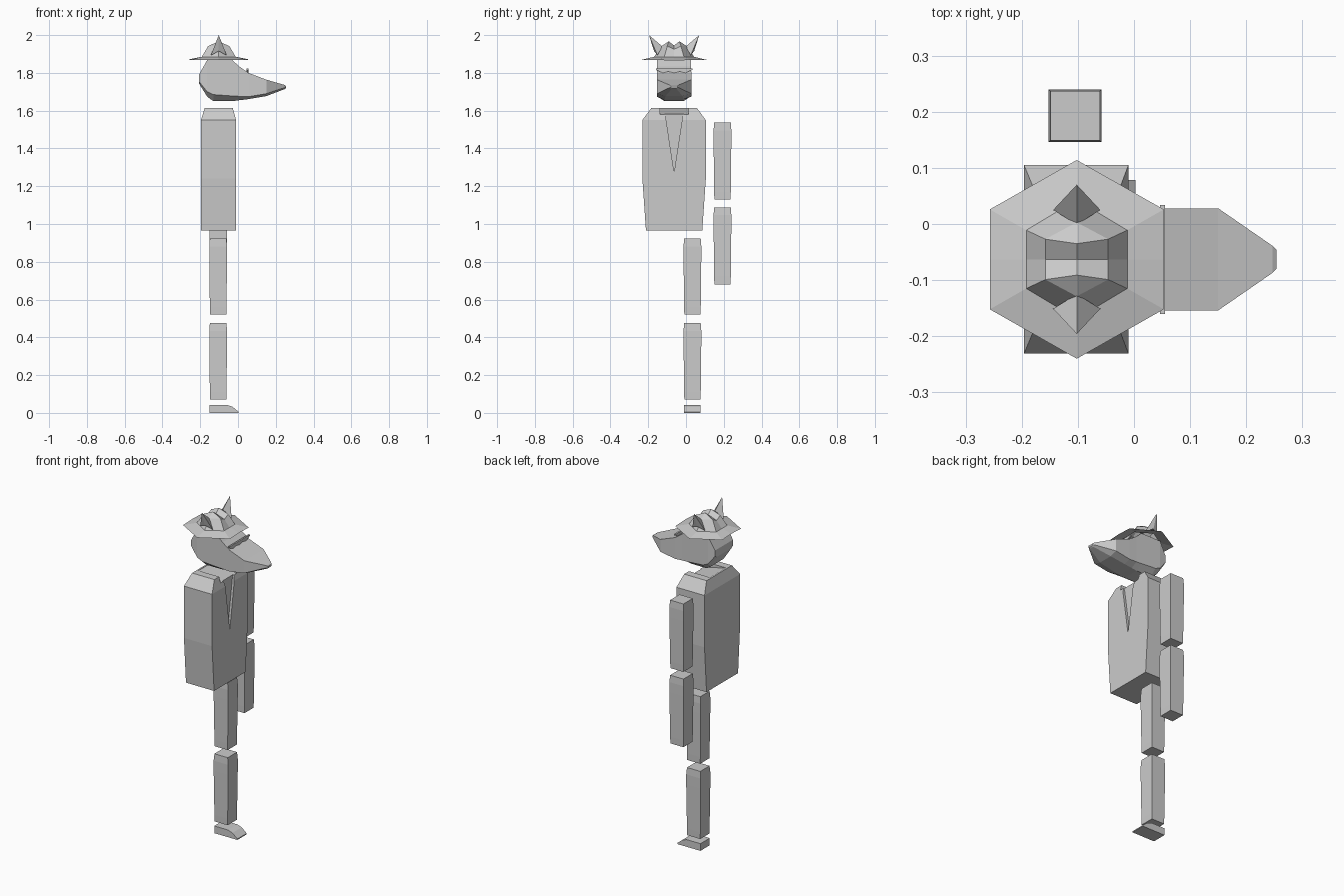
import bpy, bmesh

if "Cube" in bpy.data.objects:
    bpy.data.objects.remove(bpy.data.objects["Cube"])

HEAD = (-0.102, -0.063, 0)   # vertical axis of body and head


def make(name, verts, faces, loc=(0, 0, 0), mirror=False):
    bm = bmesh.new()
    vs = [bm.verts.new(v) for v in verts]
    for f in faces:
        bm.faces.new([vs[i] for i in f])
    bmesh.ops.recalc_face_normals(bm, faces=bm.faces)
    me = bpy.data.meshes.new(name)
    bm.to_mesh(me)
    bm.free()
    ob = bpy.data.objects.new(name, me)
    ob.location = loc
    bpy.context.collection.objects.link(ob)
    if mirror:
        ob.modifiers.new("mirror", 'MIRROR').use_axis = (False, True, False)
    return ob


def loft(name, rings, loc=(0, 0, 0)):
    n = len(rings[0])
    verts = [p for r in rings for p in r]
    faces = [(k * n + i, k * n + (i + 1) % n, (k + 1) * n + (i + 1) % n, (k + 1) * n + i)
             for k in range(len(rings) - 1) for i in range(n)]
    faces += [tuple(range(n)), tuple(range(len(verts) - n, len(verts)))]
    return make(name, verts, faces, loc)


def rect(x0, x1, hw, z):
    return [(x0, -hw, z), (x1, -hw, z), (x1, hw, z), (x0, hw, z)]


def limb(name, y, z0, z1):
    h = z1 - z0
    loft(name, [rect(-w, w, w, z0 + t * h) for t, w in
                ((0, .043), (.1, .044), (.75, .047), (.9, .047), (1, .044))], (-.105, y, 0))


# arm and leg segments
limb("upper_arm", .193, 1.13, 1.537)
limb("forearm", .193, .68, 1.088)
limb("thigh", .034, .52, .922)
limb("shin", .034, .07, .475)

# wedge shoe
profile = [(-.15, 0), (.003, 0), (.003, .006), (-.03, .033), (-.06, .043), (-.15, .043)]
loft("foot", [[(x, y, z) for x, z in profile] for y in (-.01, .078)])

# jacket body with sloped shoulders
torso = loft("jacket", [rect(-.094, .092, hw, z) for hw, z in ((.149, .965), (.168, 1.24), (.168, 1.55))]
             + [rect(-.074, .074, .12, 1.615)], HEAD)

# cutters: collar opening and v-shaped front
collar = [(-.065, 1.63), (-.065, 1.613), (.12, 1.572), (.12, 1.63)]
c1 = loft("collar_cutter", [[(x, y, z) for x, z in collar] for y in (-.075, .075)], HEAD)
vee = [(0, 1.275), (.045, 1.57), (.085, 1.64), (-.085, 1.64), (-.045, 1.57)]
c2 = loft("neckline_cutter", [[(x, y, z) for y, z in vee] for x in (.078, .13)], HEAD)
for c in (c1, c2):
    c.hide_render = True
    c.hide_viewport = True
    m = torso.modifiers.new("cut", 'BOOLEAN')
    m.operation, m.object, m.solver = 'DIFFERENCE', c, 'EXACT'

# head and snout: x, half width, top z, lower side z, bottom half width, bottom z
stations = [(-.207, .084, 1.79, 1.755, .07, 1.745),
            (-.163, .09, 1.868, 1.70, .06, 1.674),
            (-.13, .09, 1.868, 1.685, .05, 1.65),
            (-.03, .09, 1.868, 1.678, .05, 1.65),
            (.005, .09, 1.835, 1.676, .05, 1.655),
            (.055, .091, 1.80, 1.674, .05, 1.661),
            (.15, .091, 1.764, 1.69, .045, 1.677),
            (.247, .024, 1.736, 1.722, .014, 1.714),
            (.254, .017, 1.731, 1.722, .01, 1.719)]
loft("head", [[(x, -w, t), (x, w, t), (x, w, s), (x, wb, b), (x, -wb, b), (x, -w, s)]
              for x, w, t, s, wb, b in stations], (0, HEAD[1], 0))

# wavy brow strip across the snout
low = [(-.097, 1.816), (-.06, 1.80), (-.03, 1.807), (0, 1.80), (.03, 1.807), (.06, 1.80), (.097, 1.816)]
brow = low + [(.097, 1.824), (-.097, 1.824)]
loft("brow", [[(x, y, z) for y, z in brow] for x in (.046, .055)], (0, HEAD[1], 0))

# creased six-sided hat, one half mirrored
rows = [(.155, .089, .177, 1.868, 1.872), (.09, .052, .106, 1.885, 1.885),
        (.056, .036, .066, 1.942, 1.925)]
verts = []
for x, y, tip, z, zc in rows:
    verts += [(x, 0, zc), (x, y, z), (0, tip, z), (-x, y, z), (-x, 0, zc)]
verts += [(0, .028, 1.967), (0, 0, 1.945)]
faces = [(5 * k + i, 5 * k + i + 1, 5 * k + i + 6, 5 * k + i + 5) for k in range(2) for i in range(4)]
faces += [(11, 12, 15), (12, 13, 15), (10, 11, 15, 16), (13, 14, 16, 15)]
make("hat", verts, faces, HEAD, True)

# pointed ears
make("ears", [(.042, .088, 1.893), (0, .106, 1.915), (-.042, .088, 1.893), (0, .062, 1.94), (0, .133, 2.0)],
     [(0, 1, 4), (1, 2, 4), (2, 3, 4), (3, 0, 4), (0, 1, 2, 3)], HEAD, True)
